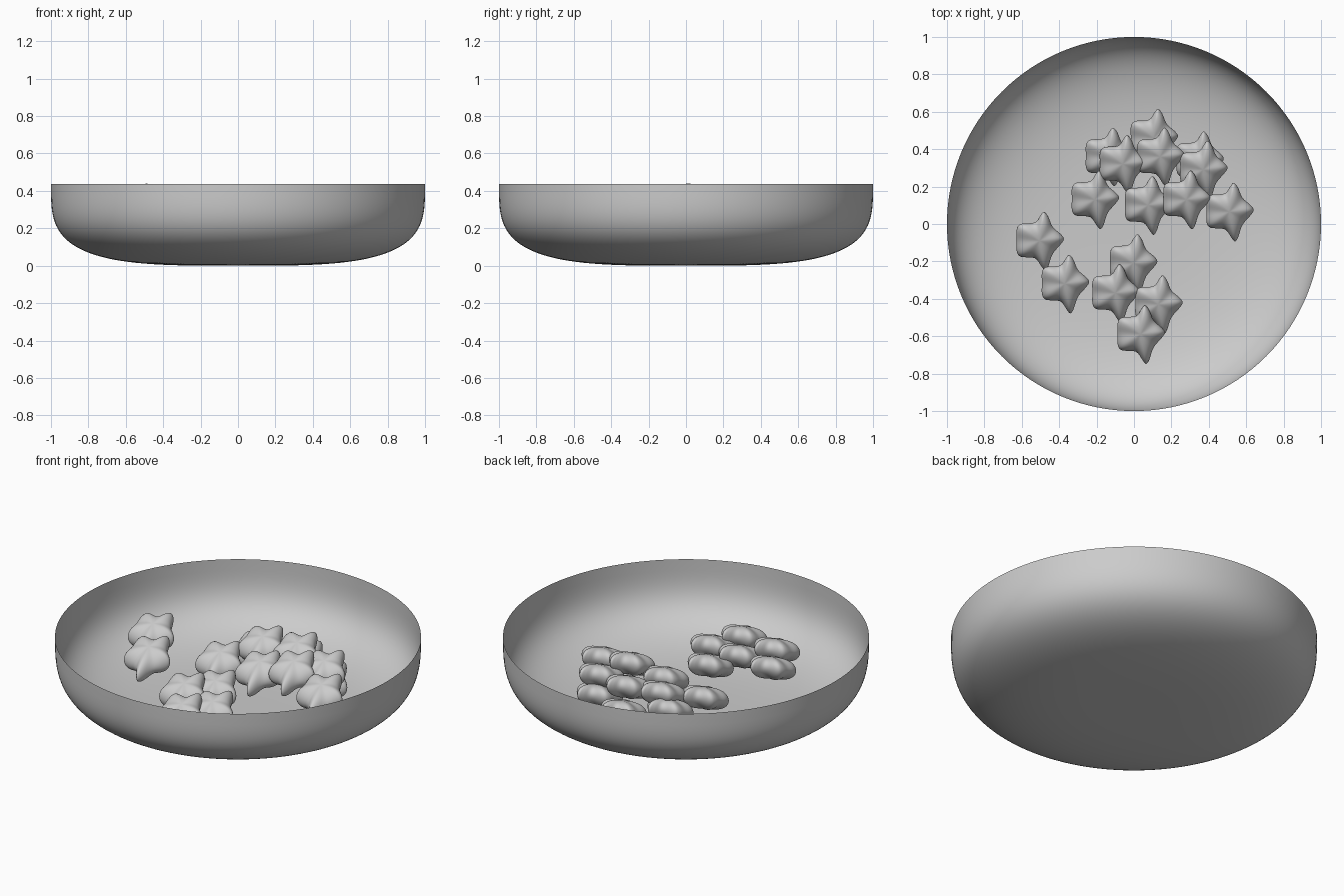
import bpy, bmesh
from math import sin, cos, pi, atan2
from mathutils import Vector
from mathutils.geometry import interpolate_bezier

if "Cube" in bpy.data.objects:
    bpy.data.objects.remove(bpy.data.objects["Cube"])


def make_object(name, bm):
    bmesh.ops.recalc_face_normals(bm, faces=bm.faces)
    for f in bm.faces:
        f.smooth = True
    mesh = bpy.data.meshes.new(name)
    bm.to_mesh(mesh)
    bm.free()
    ob = bpy.data.objects.new(name, mesh)
    bpy.context.collection.objects.link(ob)
    return ob


def loft(rings, start, end=None):
    """Skin closed rings of points, capped by a fan at each given pole."""
    bm = bmesh.new()
    rows = [[bm.verts.new(p) for p in ring] for ring in rings]
    n = len(rows[0])
    for a, b in zip(rows, rows[1:]):
        for i in range(n):
            j = (i + 1) % n
            bm.faces.new((a[i], a[j], b[j], b[i]))
    for pole, row in ((start, rows[0]), (end, rows[-1])):
        if pole is not None:
            v = bm.verts.new(pole)
            for i in range(n):
                bm.faces.new((v, row[i], row[(i + 1) % n]))
    return bm


# Bowl: thin open shell with a superellipse profile
P, HEIGHT, SIDES = 2 / 3.5, 0.437, 128
rings = []
for k in range(1, 41):
    a = k / 40 * pi / 2
    r, z = sin(a) ** P, HEIGHT * (1 - max(cos(a), 0) ** P)
    if k == 40:
        r, z = 1, HEIGHT
    rings.append([(r * cos(2 * pi * i / SIDES), r * sin(2 * pi * i / SIDES), z)
                  for i in range(SIDES)])
make_object("bowl", loft(rings, (0, 0, 0)))

# Star outline: three rounded tips and a blunt two-cornered left side
CONTROL = [(.13, .01), (.112, .037), (.07, .075), (.046, .13), (.023, .155), (.004, .135),
           (-.025, .098), (-.1, .09), (-.122, .06), (-.122, .005), (-.122, -.055),
           (-.1, -.085), (-.025, -.093), (.012, -.14), (.03, -.158), (.047, -.135),
           (.07, -.07), (.112, -.02)]
N = len(CONTROL)
pts = [Vector((x, y, 0)) for x, y in CONTROL]
outline = []
for i, p in enumerate(pts):
    q, before, after = pts[(i + 1) % N], pts[i - 1], pts[(i + 2) % N]
    outline += interpolate_bezier(p, p + (q - before) / 6, q - (after - p) / 6, q, 5)[:-1]

# Puffy star piece, tipped so its back side sits higher; lobes bulge along each arm
HALF, TILT_X, TILT_Y, MEAN = 0.066, -0.08, 0.35, 0.115
rings = []
for k in range(1, 20):
    a = -pi / 2 + pi * k / 20
    s = cos(a) ** 0.75
    ring = []
    for p in outline:
        d = p.normalized()
        q = d * (s * (MEAN + (p.length - MEAN) * s))
        z = HALF * sin(a) * (1 + 0.2 * s * s * cos(5 * atan2(p.y, p.x)))
        ring.append((q.x, q.y, z + TILT_X * q.x + TILT_Y * q.y))
    rings.append(ring)
star = make_object("star_piece", loft(rings, (0, 0, -HALF), (0, 0, HALF)))

# Scatter of identical star pieces
SPOTS = [(-.505, -.09, .35), (-.37, -.32, .335), (-.005, -.21, .185), (-.10, -.37, .205),
         (.13, -.43, .18), (.035, -.59, .20), (-.21, .13, .175), (-.135, .36, .17),
         (-.06, .32, .235), (.105, .46, .135), (.14, .36, .235), (.35, .34, .12),
         (.37, .29, .215), (.075, .10, .205), (.28, .13, .25), (.51, .065, .195)]
for i, spot in enumerate(SPOTS):
    ob = star
    if i:
        ob = star.copy()
        ob.name = f"star_piece_{i + 1}"
        bpy.context.collection.objects.link(ob)
    ob.location = spot
